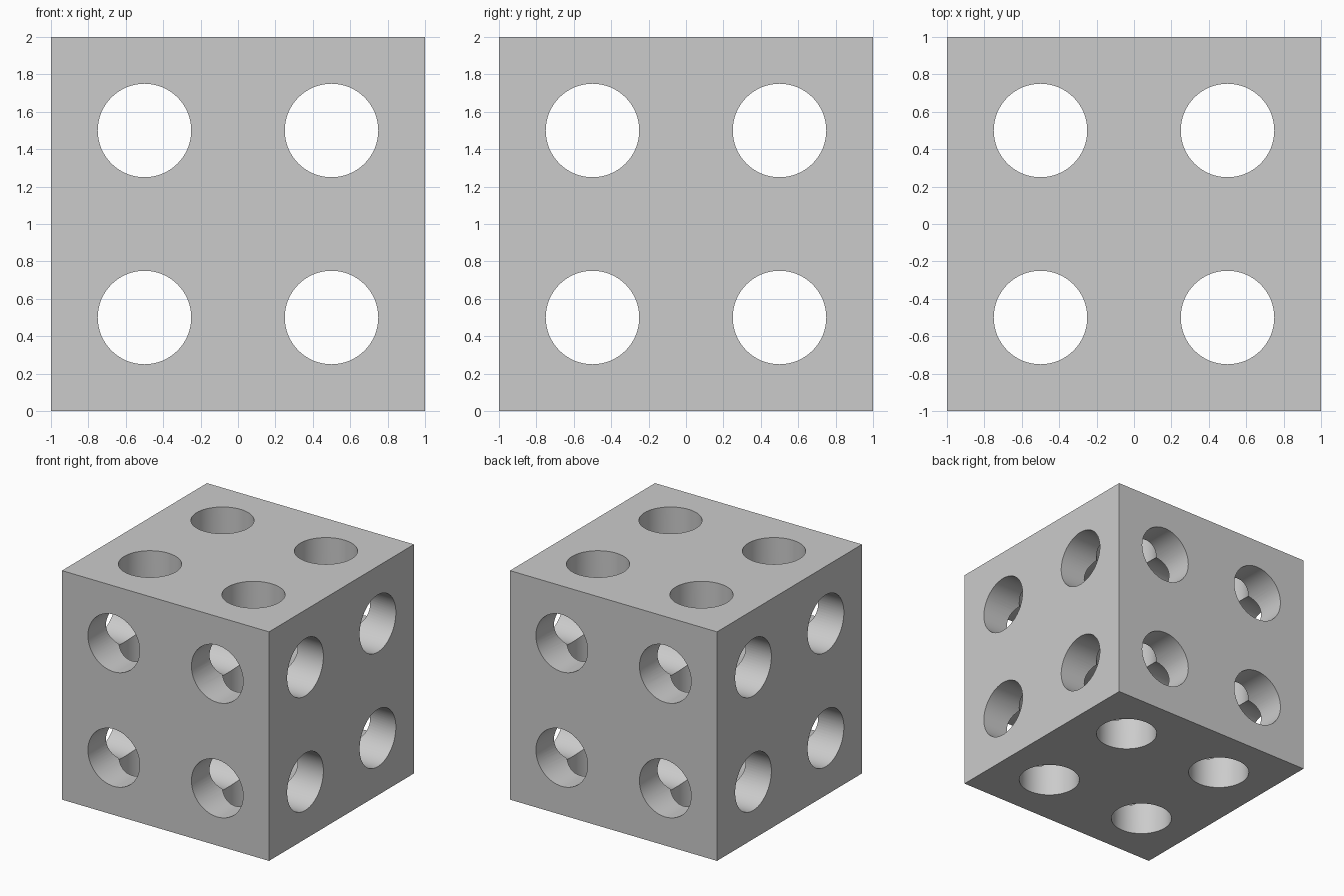
import bpy, bmesh, math
from mathutils import Matrix

if "Cube" in bpy.data.objects:
    bpy.data.objects.remove(bpy.data.objects["Cube"])

HALF, HOLE_R, OFFSET = 1.0, 0.25, 0.5


def make_object(name, bm):
    mesh = bpy.data.meshes.new(name)
    bm.to_mesh(mesh)
    bm.free()
    obj = bpy.data.objects.new(name, mesh)
    bpy.context.collection.objects.link(obj)
    return obj


def drill_set(name, rotation):
    """Four parallel drills, turned about the cube centre."""
    bm = bmesh.new()
    turn = Matrix.Translation((0, 0, HALF)) @ rotation
    for x in (-OFFSET, OFFSET):
        for y in (-OFFSET, OFFSET):
            bmesh.ops.create_cone(bm, cap_ends=True, segments=64,
                                  radius1=HOLE_R, radius2=HOLE_R, depth=2.4,
                                  matrix=turn @ Matrix.Translation((x, y, 0)))
    obj = make_object(name, bm)
    obj.hide_render = True
    return obj


# Solid cube standing on the ground
bm = bmesh.new()
bmesh.ops.create_cube(bm, size=2 * HALF, matrix=Matrix.Translation((0, 0, HALF)))
block = make_object("drilled_block", bm)
bpy.context.view_layer.objects.active = block
block.select_set(True)

# Four through holes along each axis
turns = {
    "z": Matrix.Identity(4),
    "x": Matrix.Rotation(math.pi / 2, 4, 'Y'),
    "y": Matrix.Rotation(math.pi / 2, 4, 'X'),
}
for axis, rotation in turns.items():
    drills = drill_set("drills_" + axis, rotation)
    mod = block.modifiers.new("holes_" + axis, 'BOOLEAN')
    mod.operation = 'DIFFERENCE'
    mod.solver = 'EXACT'
    mod.object = drills
    bpy.ops.object.modifier_apply(modifier=mod.name)
    bpy.data.objects.remove(drills)

# Smooth bores, crisp rims
bpy.ops.object.shade_smooth_by_angle(angle=math.radians(30))
